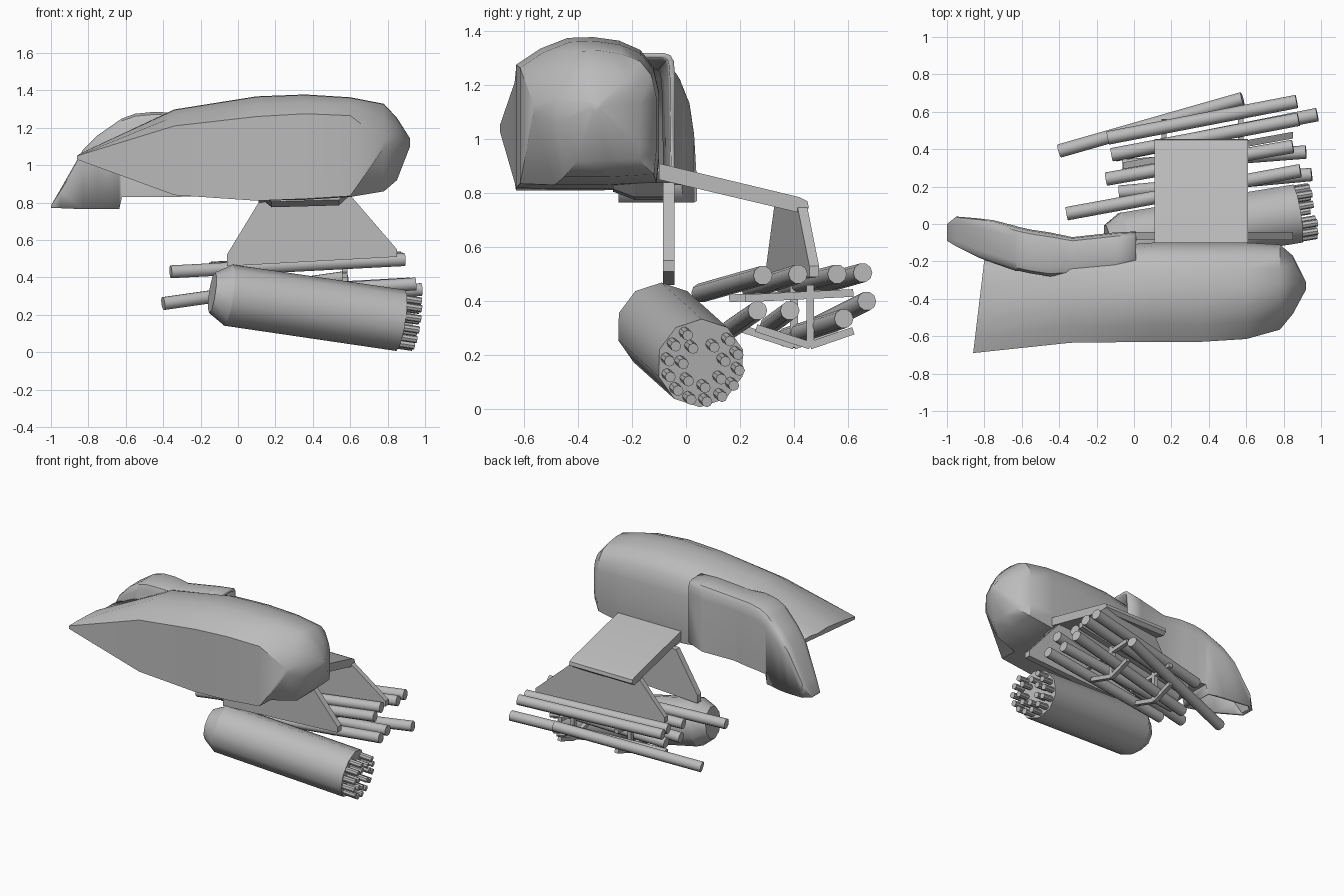
import bpy, bmesh, math
from mathutils import Vector

if "Cube" in bpy.data.objects:
    bpy.data.objects.remove(bpy.data.objects["Cube"])

grey = bpy.data.materials.new("plain_grey")
grey.diffuse_color = (0.5, 0.5, 0.5, 1)
grey.use_nodes = True
grey.node_tree.nodes["Principled BSDF"].inputs["Base Color"].default_value = grey.diffuse_color


def finish(name, bm, angle=None):
    bmesh.ops.recalc_face_normals(bm, faces=bm.faces)
    me = bpy.data.meshes.new(name)
    bm.to_mesh(me)
    bm.free()
    me.materials.append(grey)
    ob = bpy.data.objects.new(name, me)
    bpy.context.collection.objects.link(ob)
    if angle:
        bpy.ops.object.select_all(action='DESELECT')
        ob.select_set(True)
        bpy.context.view_layer.objects.active = ob
        bpy.ops.object.shade_smooth_by_angle(angle=math.radians(angle))
    return ob


def loft(rings, caps=(True, True), skip=None):
    """Skin closed rings of points; skip(i, j) leaves a face out."""
    bm = bmesh.new()
    vs = [[bm.verts.new(p) for p in r] for r in rings]
    n = len(vs[0])
    for i in range(len(vs) - 1):
        for j in range(n):
            if skip and skip(i, j):
                continue
            k = (j + 1) % n
            bm.faces.new((vs[i][j], vs[i][k], vs[i + 1][k], vs[i + 1][j]))
    if caps[0]:
        bm.faces.new(vs[0])
    if caps[1]:
        bm.faces.new(vs[-1])
    return bm


def tube(name, a, b, r, sides=10, r2=None, turn=0.0):
    """Straight cylinder or bar from a to b."""
    a, b = Vector(a), Vector(b)
    d = (b - a).normalized()
    u = Vector((0, 0, 1)).cross(d)
    u = (u if u.length > 0.01 else Vector((1, 0, 0))).normalized()
    v = d.cross(u)
    rings = []
    for p, rad in ((a, r), (b, r2 or r)):
        rings.append([p + rad * (math.cos(t) * u + math.sin(t) * v) for t in
                      (2 * math.pi * (k + turn) / sides for k in range(sides))])
    return finish(name, loft(rings), 40 if sides > 4 else None)


# main pod: x, y front, y back, z bottom, z front lower, z front upper, z top
pod = [(-0.86, -0.69, -0.19, 1.03, 1.03, 1.05, 1.065),
       (-0.34, -0.635, -0.13, 0.84, 0.84, 1.21, 1.295),
       (0.10, -0.63, -0.10, 0.81, 0.81, 1.26, 1.365),
       (0.36, -0.63, -0.10, 0.815, 0.82, 1.275, 1.375),
       (0.60, -0.615, -0.10, 0.83, 0.835, 1.265, 1.36),
       (0.78, -0.565, -0.11, 0.86, 1.09, 1.13, 1.325),
       (0.85, -0.48, -0.17, 0.92, 1.06, 1.15, 1.25),
       (0.92, -0.35, -0.31, 1.10, 1.115, 1.13, 1.14)]
rings = []
for i, (x, yf, yb, zb, f0, f1, zt) in enumerate(pod):
    w, h = yb - yf, zt - zb
    sec = [(yf, f0), (yf, f1), (yf + .17 * w, f1 + .6 * (zt - f1)),
           (yf + .36 * w, zt), (yf + .54 * w, zt + .003), (yf + .72 * w, zt - .01),
           (yf + .87 * w, zt - .08 * h), (yf + .96 * w, zt - .19 * h),
           (yb, zt - .36 * h), (yb, zb + .2 * h), (yb - .02 * w, zb + .02 * h),
           (yf + .6 * w, zb), (yf + .25 * w, zb)]
    shear = 0.06 if i == 0 else 0
    rings.append([(x + shear * (y - yf) / w, y, z) for y, z in sec])
finish("main_pod", loft(rings), 38)

# hollow rear cowl: x, y inner, y outer, z bottom, z top
cowl = [(0.01, -0.22, -0.04, 0.88, 1.32), (-0.10, -0.25, -0.045, 0.84, 1.31),
        (-0.33, -0.27, -0.07, 0.83, 1.28), (-0.45, -0.28, -0.045, 0.83, 1.285),
        (-0.55, -0.265, -0.03, 0.83, 1.275), (-0.62, -0.25, -0.015, 0.83, 1.25),
        (-0.635, -0.25, -0.01, 0.765, 1.24), (-0.75, -0.21, 0.02, 0.765, 1.16),
        (-0.83, -0.18, 0.03, 0.765, 1.08), (-0.95, -0.12, 0.04, 0.77, 0.87),
        (-1.0, -0.09, 0.0, 0.77, 0.785)]
rings = []
for x, y0, y1, z0, z1 in cowl:
    w, h = y1 - y0, z1 - z0
    rings.append([(x, y0 + w * a, z0 + h * b) for a, b in
                  ((0, 0), (0, .9), (.06, .97), (.2, 1), (.75, 1), (.9, .98),
                   (.97, .93), (1, .8), (1, 0))])
ob = finish("rear_cowl", loft(rings, (False, True), lambda i, j: j == 8 and i > 5), 38)
mod = ob.modifiers.new("shell", 'SOLIDIFY')
mod.thickness, mod.offset = 0.02, -1

# sloping arm plate
arm = [(-.10, .91), (.42, .785), (.45, .77), (.455, .745), (.43, .725), (-.10, .85)]
finish("arm_plate", loft([[(x, y, z) for y, z in arm] for x in (.11, .61)]), 50)

# tapered hanger panels
hanger = [(.11, .80), (-.06, .52), (-.06, .46), (.85, .51), (.85, .55), (.60, .84)]
finish("front_hanger", loft([[(x, y, z) for x, z in hanger] for y in (-.085, -.042)]))
hanger = [(.13, .755), (-.06, .50), (-.06, .465), (.85, .49), (.85, .53), (.60, .755)]
finish("rear_hanger", loft([[(x, .43 + .18 * (x - .6) + t, z) for x, z in hanger]
                            for t in (-.018, .018)]))

# mounting foot under the pod
foot = [(.11, .83), (.18, .775), (.54, .785), (.60, .84)]
finish("mounting_foot", loft([[(x, y, z + dz) for x, z in foot]
                              for y, dz in ((-.27, .03), (-.19, 0), (-.06, 0))]))

# barrel drum with tapered breech
tail, head = Vector((-.05, -.095, .305)), Vector((.87, .055, .17))
axis = (head - tail).normalized()
tube("drum", tail, head, .165, 10, turn=.5)
tube("drum_breech", tail - axis * .09, tail, .11, 10, r2=.165, turn=.5)

# small barrels in two circles
side = Vector((0, 1, 0))
side = (side - axis * side.dot(axis)).normalized()
up = axis.cross(side)
for count, start, step, rad in ((12, 118, 26, .133), (7, 122, 50, .08)):
    for k in range(count):
        t = math.radians(start + k * step)
        p = head + rad * (math.cos(t) * side + math.sin(t) * up)
        tube("small_barrel", p - axis * .02, p + axis * .085, .02, 8)

# long launch tubes
tubes = [((-.36, .055, .43), (.89, .285, .495)), ((-.15, .24, .445), (.85, .415, .50)),
         ((-.12, .37, .45), (.88, .56, .50)), ((-.14, .46, .45), (.87, .655, .505)),
         ((-.40, .39, .26), (.58, .67, .40)), ((-.10, .37, .265), (.98, .585, .335)),
         ((-.06, .31, .31), (.92, .385, .365)), ((-.08, .17, .30), (.95, .265, .365))]
for a, b in tubes:
    tube("launch_tube", a, b, .036, 10)

# rack struts tying the launch tubes together
for x, dy in ((.16, 0), (.57, .06)):
    for a, b in (((.16, .41), (.56, .43)), ((.20, .30), (.40, .235)),
                 ((.40, .235), (.56, .29)), ((.40, .23), (.40, .46))):
        tube("rack_strut", (x, a[0] + dy, a[1]), (x, b[0] + dy, b[1]), .02, 4, turn=.5)
